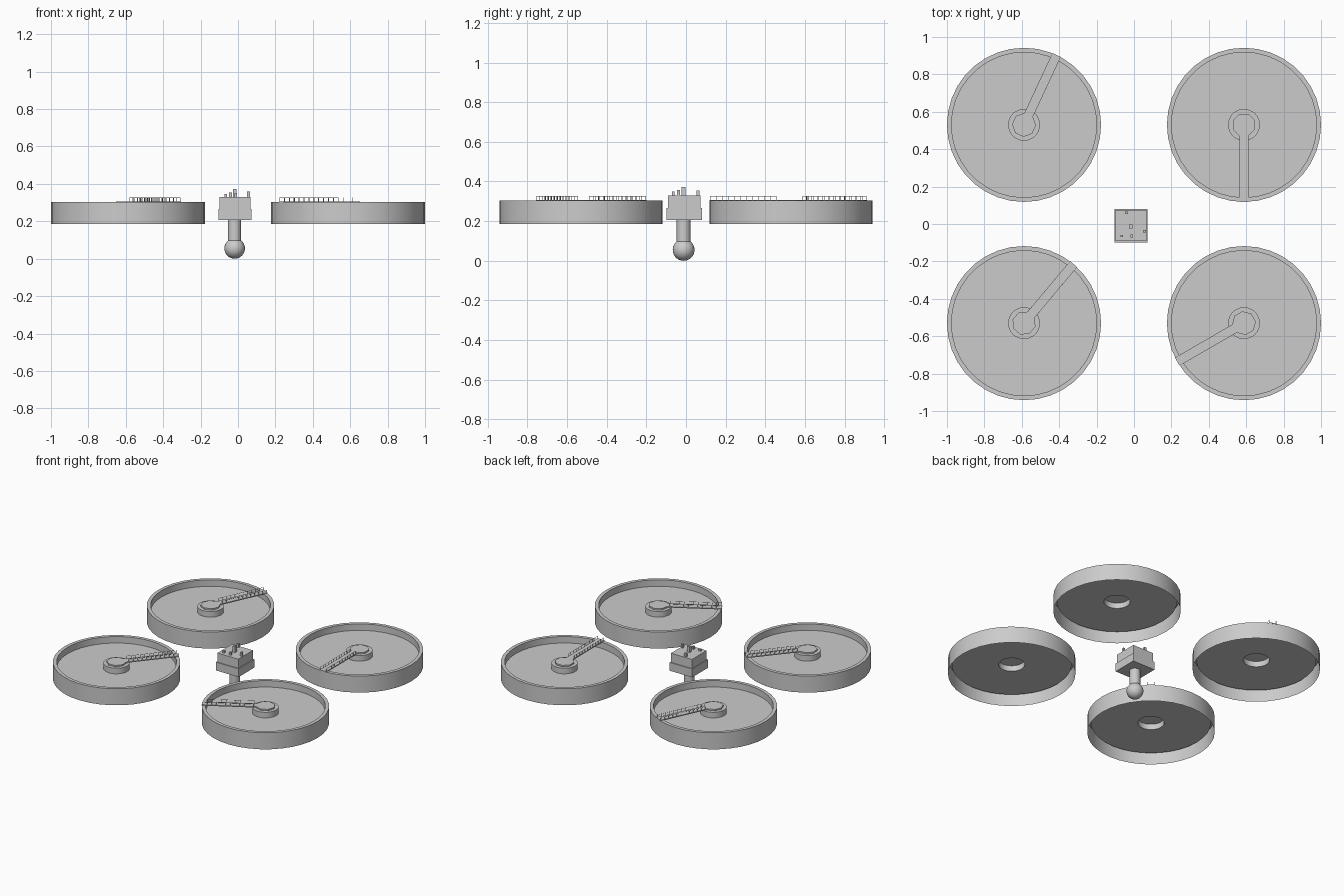
import bpy, bmesh, math
from mathutils import Matrix, Vector

if "Cube" in bpy.data.objects:
    bpy.data.objects.remove(bpy.data.objects["Cube"])


def finish(name, bm, smooth=False):
    bmesh.ops.recalc_face_normals(bm, faces=bm.faces)
    me = bpy.data.meshes.new(name)
    bm.to_mesh(me)
    bm.free()
    ob = bpy.data.objects.new(name, me)
    bpy.context.collection.objects.link(ob)
    if smooth:
        bpy.ops.object.select_all(action='DESELECT')
        bpy.context.view_layer.objects.active = ob
        ob.select_set(True)
        bpy.ops.object.shade_smooth_by_angle(angle=math.radians(30))
    return ob


def add_box(bm, lo, hi):
    lo, hi = Vector(lo), Vector(hi)
    m = Matrix.Translation((lo + hi) / 2) @ Matrix.Diagonal((*(hi - lo), 1))
    bmesh.ops.create_cube(bm, size=1, matrix=m)


def lathe(name, profile, sides, loc):
    bm = bmesh.new()
    vs = [bm.verts.new((r, 0, z)) for r, z in profile]
    es = [bm.edges.new(p) for p in zip(vs, vs[1:])]
    bmesh.ops.spin(bm, geom=vs + es, cent=(0, 0, 0), axis=(0, 0, 1),
                   angle=2 * math.pi, steps=sides)
    bmesh.ops.remove_doubles(bm, verts=bm.verts, dist=1e-5)
    ob = finish(name, bm, True)
    ob.location = loc
    return ob


# Tank wall, water surface and hollow hub as one open-bottomed shell
TANK = [(0.412, 0.185), (0.412, 0.303), (0.388, 0.303), (0.388, 0.257),
        (0.085, 0.257), (0.085, 0.297), (0, 0.297)]


def bridge(name, loc, angle):
    bm = bmesh.new()
    # octagonal platform on the hub
    bmesh.ops.create_cone(bm, cap_ends=True, segments=8, radius1=0.064, radius2=0.064,
                          depth=0.012,
                          matrix=Matrix.Translation((0, 0, 0.301)) @ Matrix.Rotation(math.pi / 8, 4, 'Z'))
    # walkway deck
    add_box(bm, (0.055, -0.025, 0.300), (0.412, 0.025, 0.307))
    # railings on both sides
    for s in (-1, 1):
        y = s * 0.0235
        for i in range(12):
            x = 0.075 + i * 0.0302
            add_box(bm, (x - 0.001, y - 0.001, 0.307), (x + 0.001, y + 0.001, 0.326))
        add_box(bm, (0.075, y - 0.0006, 0.3245), (0.408, y + 0.0006, 0.326))
    ob = finish(name, bm)
    ob.location = loc
    ob.rotation_euler.z = math.radians(angle)


for n, sx, sy, ang in (("back_left", -1, 1, 65), ("back_right", 1, 1, -90),
                       ("front_left", -1, -1, 50), ("front_right", 1, -1, 210)):
    pos = (sx * 0.588, sy * 0.53, 0)
    lathe("tank_" + n, TANK, 36, pos)
    bridge("bridge_" + n, pos, ang)

# Control building with wider lower storey
CX, CY = -0.016, -0.009
bm = bmesh.new()
add_box(bm, (CX - 0.089, CY - 0.089, 0.206), (CX + 0.089, CY + 0.089, 0.265))
add_box(bm, (CX - 0.083, CY - 0.083, 0.265), (CX + 0.083, CY + 0.083, 0.330))
finish("control_building", bm)

# Roof vents
bm = bmesh.new()
for x, y, w, top in ((-0.040, 0.060, 0.015, 0.355), (-0.017, -0.013, 0.020, 0.372),
                     (0.056, -0.038, 0.014, 0.358), (-0.066, -0.064, 0.012, 0.345),
                     (-0.013, -0.064, 0.014, 0.350)):
    add_box(bm, (x - w / 2, y - w / 2, 0.33), (x + w / 2, y + w / 2, top))
finish("roof_vents", bm)

# Stem and ball underneath
lathe("stem", [(0.035, 0.09), (0.035, 0.207)], 24, (-0.018, -0.012, 0))
bm = bmesh.new()
bmesh.ops.create_uvsphere(bm, u_segments=24, v_segments=16, radius=0.055,
                          matrix=Matrix.Translation((-0.018, -0.012, 0.055)))
finish("base_ball", bm, True)
